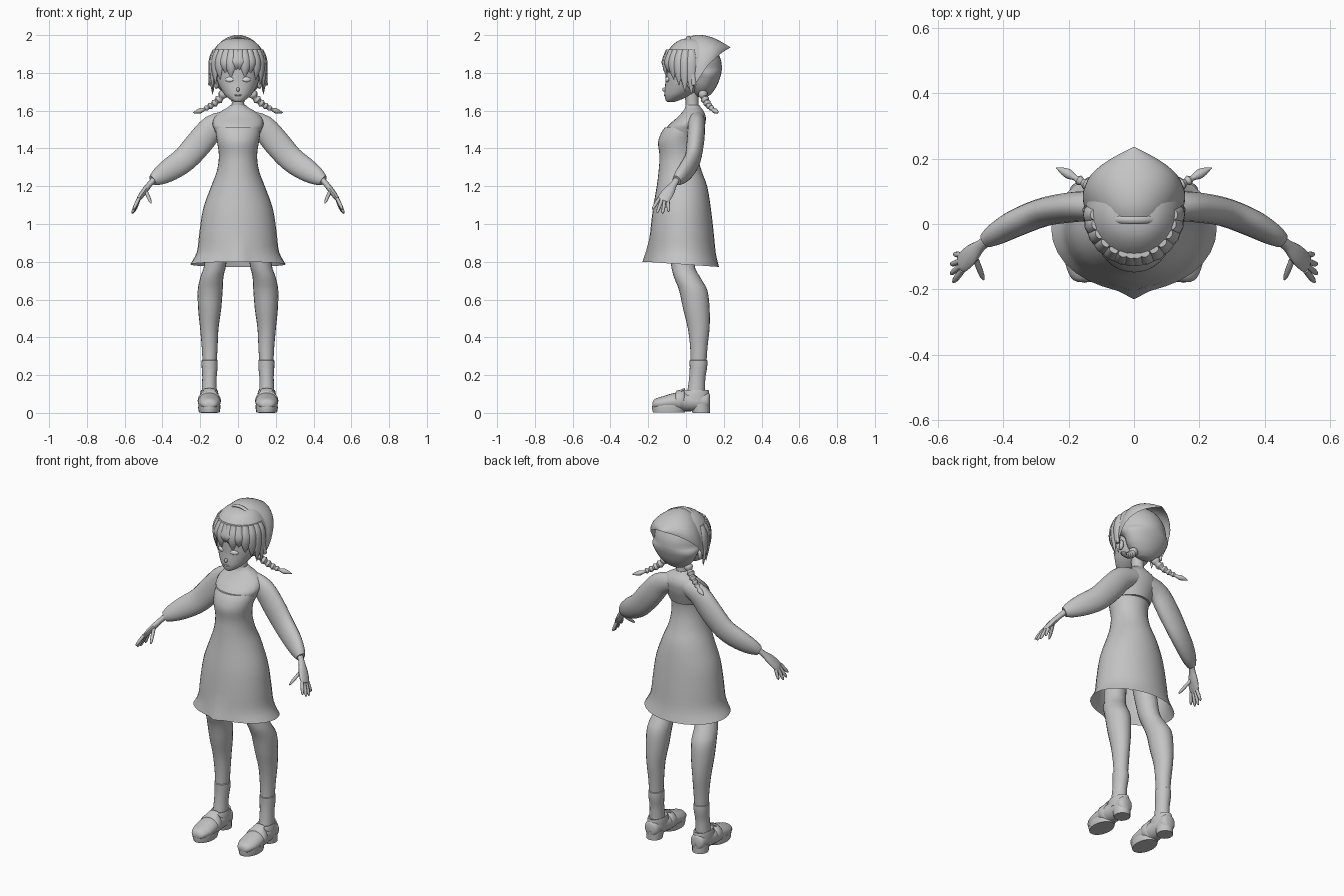
import bpy, bmesh, math
from mathutils import Vector, Matrix

def material(name, v):
    m = bpy.data.materials.new(name)
    m.diffuse_color = (v, v, v, 1)
    return m

GREY = material("plain grey", 0.55)
PALE = material("pale eye", 0.85)
X, Y, Z = Vector((1, 0, 0)), Vector((0, 1, 0)), Vector((0, 0, 1))

def finish(name, bm, mirror=False, mat=GREY, angle=50):
    bmesh.ops.recalc_face_normals(bm, faces=bm.faces)
    me = bpy.data.meshes.new(name)
    bm.to_mesh(me)
    bm.free()
    me.shade_smooth()
    me.set_sharp_from_angle(angle=math.radians(angle))
    me.materials.append(mat)
    ob = bpy.data.objects.new(name, me)
    bpy.context.collection.objects.link(ob)
    if mirror:
        ob.modifiers.new("mirror", 'MIRROR').use_mirror_merge = False
    return ob

def spline(rows, steps):
    """Smooth curve through rows of numbers."""
    out = []
    for i in range(len(rows) - 1):
        a, b, c, d = (rows[max(0, min(len(rows) - 1, i + k))] for k in (-1, 0, 1, 2))
        for s in range(steps):
            t = s / steps
            out.append([q + t * ((r - p) / 2 + t * ((2 * p - 5 * q + 4 * r - w) / 2
                        + t * (3 * q - p - 3 * r + w) / 2)) for p, q, r, w in zip(a, b, c, d)])
    return out + [list(rows[-1])]

def loft(name, rows, ref=X, axis=None, n=20, steps=3, caps=(True, True), mirror=False, into=None):
    """Skin elliptical rings; rows are (x, y, z, radius along ref, other radius)."""
    bm = into or bmesh.new()
    pts = spline(rows, steps)
    rings = []
    for i, p in enumerate(pts):
        t = axis or (Vector(pts[min(i + 1, len(pts) - 1)][:3]) - Vector(pts[max(i - 1, 0)][:3])).normalized()
        u = (ref - t * ref.dot(t)).normalized()
        v = t.cross(u)
        rings.append([bm.verts.new(Vector(p[:3]) + u * max(p[3], .001) * math.cos(2 * math.pi * k / n)
                                   + v * max(p[4], .001) * math.sin(2 * math.pi * k / n)) for k in range(n)])
    for a, b in zip(rings, rings[1:]):
        for k in range(n):
            bm.faces.new((a[k], a[(k + 1) % n], b[(k + 1) % n], b[k]))
    for use, r in zip(caps, (rings[0], rings[-1])):
        if use:
            bm.faces.new(r)
    return bm if into else finish(name, bm, mirror)

def upright(rows):
    """(z, half width, front y, back y) to loft rows."""
    return [(0, (f + b) / 2, z, w, (b - f) / 2) for z, w, f, b in rows]

def blob(name, loc, scale, turn=0, mirror=False, mat=GREY):
    bm = bmesh.new()
    bmesh.ops.create_uvsphere(bm, u_segments=14, v_segments=8, radius=1, matrix=Matrix.Translation(loc)
                              @ Matrix.Rotation(turn, 4, 'Z') @ Matrix.Diagonal((*scale, 1)))
    return finish(name, bm, mirror, mat)

# Dress: flared skirt, narrow waist, bodice
dress = loft("dress", upright([
    (.785, .253, -.205, .175), (.85, .218, -.197, .158), (.95, .205, -.19, .147), (1.08, .185, -.175, .132),
    (1.2, .142, -.155, .112), (1.28, .112, -.145, .083), (1.36, .101, -.14, .062),
    (1.43, .11, -.148, .06), (1.48, .118, -.133, .075), (1.512, .117, -.112, .085)]),
    axis=Z, n=32, caps=(False, True))
for v in dress.data.vertices:
    low = max(0, min(1, (.93 - v.co.z) / .14))
    v.co.z -= low * v.co.y * .07
    if v.co.y < 0:
        v.co.y -= .025 * low * math.exp(-(v.co.x / .035) ** 2)

# Blouse: yoke, collar and full sleeves
loft("blouse_yoke", upright([
    (1.44, .10, -.10, .075), (1.5, .125, -.105, .095), (1.53, .135, -.085, .102), (1.565, .125, -.045, .105),
    (1.595, .092, -.018, .095), (1.615, .058, -.005, .08), (1.63, .04, -.002, .07)]), axis=Z, n=28)
loft("sleeves", [
    (.05, .055, 1.55, .045, .05), (.13, .055, 1.515, .046, .065), (.20, .05, 1.435, .046, .071),
    (.28, .035, 1.345, .043, .067), (.36, .003, 1.288, .041, .061), (.42, -.03, 1.25, .034, .046),
    (.452, -.05, 1.23, .024, .028)], ref=Y, mirror=True)

# Hands: palm, four fingers, thumb
hand = bmesh.new()
loft("", [(.44, -.045, 1.24, .019, .017), (.468, -.065, 1.21, .018, .015), (.495, -.09, 1.175, .031, .016),
          (.52, -.113, 1.14, .034, .013), (.532, -.122, 1.122, .027, .009)], ref=Y, n=12, into=hand)
for root, tip in (((.525, -.142, 1.135), (.553, -.178, 1.078)), ((.53, -.129, 1.125), (.56, -.153, 1.06)),
                  ((.53, -.113, 1.125), (.56, -.124, 1.055)), ((.525, -.096, 1.13), (.55, -.092, 1.065)),
                  ((.488, -.098, 1.175), (.46, -.17, 1.11))):
    a, b = Vector(root), Vector(tip)
    loft("", [(*a.lerp(b, t), r, r) for t, r in ((0, .009), (.5, .0095), (.85, .0075), (1, .003))],
         ref=Y, n=8, steps=2, into=hand)
finish("hands", hand, True)

# Legs and socks
loft("legs", [
    (.09, -.04, 1.05, .065, .075), (.118, -.02, .80, .058, .062), (.138, .005, .72, .061, .069),
    (.147, .038, .65, .066, .075), (.15, .055, .55, .061, .07), (.152, .067, .45, .049, .058),
    (.15, .068, .35, .042, .046), (.15, .066, .26, .037, .042)], axis=Z, mirror=True)
loft("socks", [
    (.15, .066, .278, .034, .04), (.15, .066, .278, .042, .047), (.15, .066, .24, .042, .046),
    (.151, .06, .19, .038, .043), (.152, .056, .14, .039, .045), (.152, .05, .07, .042, .05)],
    axis=Z, steps=2, mirror=True)

# Shoes: rounded upper, collar, strap, sole and heel
loft("shoe_uppers", [
    (.152, -.178, .042, .018, .012), (.152, -.165, .047, .04, .026), (.152, -.12, .053, .058, .036),
    (.152, -.06, .06, .06, .046), (.152, .0, .06, .054, .052), (.152, .07, .062, .047, .05),
    (.152, .112, .064, .042, .047), (.152, .126, .064, .024, .034)], ref=X, axis=Y, mirror=True)
loft("shoe_collars", [(.152, .048, .06, .05, .077), (.152, .048, .095, .049, .075), (.152, .052, .12, .044, .068),
                      (.152, .055, .115, .038, .05)], axis=Z, steps=2, mirror=True)
loft("shoe_straps", [(.152, -.055, .062, .058, .046), (.152, -.05, .064, .062, .053),
                     (.152, -.015, .066, .058, .060), (.152, -.008, .066, .052, .052)],
     axis=Y, steps=1, mirror=True)
loft("shoe_tongues", [(.152, -.05, .095, .035, .012), (.152, -.025, .115, .034, .01),
                      (.152, -.005, .125, .028, .006)], axis=Y, n=12, mirror=True)
loft("shoe_soles", [(.152, -.09, .003, .055, .085), (.152, -.09, .025, .059, .09), (.152, -.09, .042, .058, .088)],
     axis=Z, steps=1, mirror=True)
loft("shoe_heels", [(.152, .08, 0, .044, .046), (.152, .075, .05, .047, .052)], axis=Z, steps=1, mirror=True)

# Neck, face and features
loft("neck", upright([(1.6, .036, 0, .072), (1.64, .033, -.002, .066), (1.7, .035, -.01, .065)]), axis=Z)
loft("face", upright([
    (1.645, .014, -.098, -.065), (1.655, .036, -.108, -.035), (1.68, .067, -.113, .02), (1.71, .089, -.113, .07),
    (1.75, .108, -.109, .1), (1.79, .115, -.109, .12), (1.85, .115, -.105, .13), (1.92, .085, -.07, .1)]),
    axis=Z, n=28)
blob("nose", (0, -.112, 1.712), (.009, .014, .012))
blob("lips", (0, -.111, 1.682), (.022, .006, .005))
blob("eyes", (.045, -.099, 1.765), (.023, .007, .013), .35, True, PALE)
blob("ears", (.115, .025, 1.745), (.014, .02, .03), 0, True)

# Hair: cap, fringe locks and braids
loft("hair_cap", upright([
    (1.672, .035, .065, .11), (1.69, .072, .045, .135), (1.73, .112, .025, .163), (1.78, .138, .02, .182),
    (1.805, .145, -.02, .188), (1.825, .147, -.10, .19), (1.865, .147, -.118, .186), (1.91, .133, -.1, .168),
    (1.95, .106, -.068, .14), (1.975, .072, -.03, .105), (1.985, .02, .02, .05)]), axis=Z, n=28)
fringe = bmesh.new()
for deg, tip in ((4, 1.815), (16, 1.775), (30, 1.80), (45, 1.765), (60, 1.735), (74, 1.70), (88, 1.685)):
    th = math.radians(deg)
    along = Vector((math.cos(th), math.sin(th), 0))
    loft("", [(.144 * s * math.sin(th), .033 - .15 * s * math.cos(th), z, w, d) for s, z, w, d in
              ((.86, 1.925, .015, .01), (.99, 1.87, .026, .012), (.985, (1.87 + tip) / 2, .023, .012),
               (.93, tip, .001, .001))], ref=along, axis=Z, n=8, into=fringe)
finish("fringe_locks", fringe, True)
braid = [(.07, .085, 1.70), (.09, .095, 1.67), (.113, .106, 1.648), (.135, .117, 1.632), (.157, .128, 1.619),
         (.178, .14, 1.608)]
rows = []
for i, (a, b) in enumerate(zip(braid, braid[1:])):
    r = .026 - .0026 * i
    rows += [(*a, r * .65, r * .65), (*Vector(a).lerp(Vector(b), .5), r, r)]
rows += [(*braid[-1], .008, .008), (.198, .152, 1.60, .015, .014), (.218, .162, 1.594, .011, .010),
         (.238, .172, 1.588, .001, .001)]
loft("braids", rows, ref=Y, n=12, steps=2, mirror=True)

# Kerchief: arched sheet running back to a point; rows are y, half width, top z, side z
bm = bmesh.new()
N = 24
prev = None
arches = spline([(.012, .150, 1.988, 1.74), (.05, .156, 2.0, 1.775), (.10, .154, 1.998, 1.825),
                 (.15, .132, 1.983, 1.872), (.195, .078, 1.96, 1.91), (.235, .002, 1.936, 1.934)], 3)
for y, w, top, side in arches:
    ring = []
    for k in range(N + 1):
        t = math.pi * k / N
        lean = .035 * (1 - math.sin(t)) * max(0, 1 - (y - .012) / .1)
        ring.append(bm.verts.new((w * math.cos(t), y + lean, side + (top - side) * math.sin(t))))
    if prev:
        for k in range(N):
            bm.faces.new((prev[k], prev[k + 1], ring[k + 1], ring[k]))
    prev = ring
finish("kerchief", bm)

# Rolled band along the front edge of the kerchief
loft("kerchief_band", [(.151 * math.cos(t), .013 + .03 * (1 - math.sin(t)), 1.735 + .254 * math.sin(t), .012, .007)
                       for t in (math.pi * k / 16 for k in range(17))], ref=Y, n=8, steps=2)
